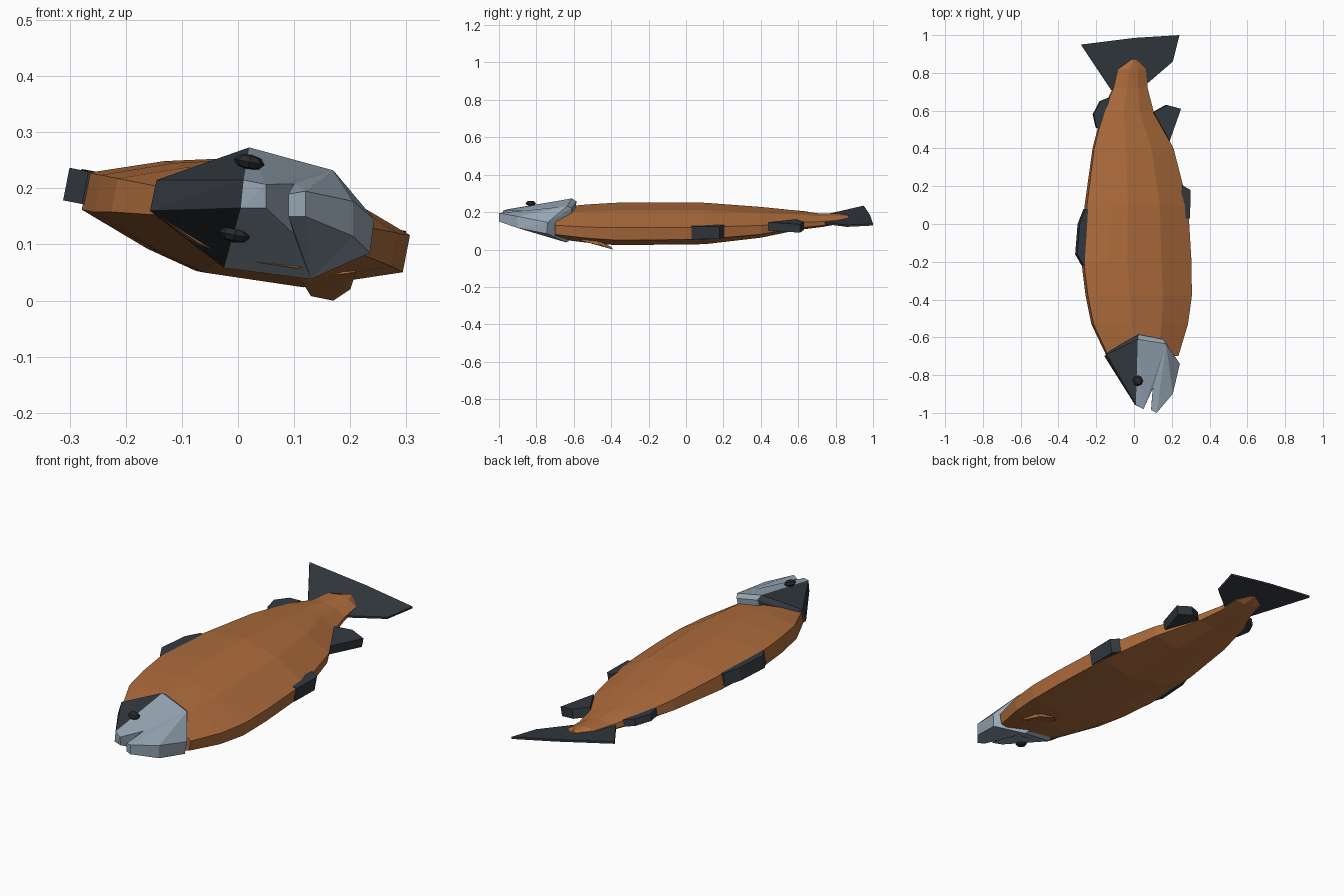
import bpy
import bmesh
from mathutils import Vector, Euler

default_cube = bpy.data.objects.get("Cube")
if default_cube:
    bpy.data.objects.remove(default_cube, do_unlink=True)

TILT = 0.195  # the fish lies on its side, back raised and belly lowered


def make_material(name, color):
    material = bpy.data.materials.new(name)
    material.use_nodes = True
    material.diffuse_color = (*color, 1)
    material.node_tree.nodes["Principled BSDF"].inputs["Base Color"].default_value = (*color, 1)
    return material


orange = make_material("copper orange", (0.42, 0.15, 0.045))
pale = make_material("pale blue grey", (0.32, 0.4, 0.48))
dark = make_material("dark slate", (0.034, 0.042, 0.052))
black = make_material("eye black", (0.02, 0.024, 0.028))


def finish(name, bm, material):
    bmesh.ops.recalc_face_normals(bm, faces=bm.faces)
    mesh = bpy.data.meshes.new(name)
    bm.to_mesh(mesh)
    bm.free()
    mesh.materials.append(material)
    part = bpy.data.objects.new(name, mesh)
    bpy.context.scene.collection.objects.link(part)
    return part


def hull(name, points, material):
    """Faceted solid wrapped around a few corner points."""
    bm = bmesh.new()
    verts = [bm.verts.new(p) for p in points]
    result = bmesh.ops.convex_hull(bm, input=verts)
    unused = {g for g in result["geom_interior"] + result["geom_unused"]
              if isinstance(g, bmesh.types.BMVert)}
    bmesh.ops.delete(bm, geom=list(unused), context="VERTS")
    return finish(name, bm, material)


def fin(name, outline, lift, half, rise=0.0):
    """Flat fin lying in the tilted plane of the fish."""
    points = []
    for x, y in outline:
        middle = lift - TILT * x + rise * (y - 0.7)
        for side in (-half, half):
            points.append((x + TILT * side, y, middle + side))
    return hull(name, points, dark)


# Body: cross-sections as (y, back x, belly x, half thickness, centre height)
STATIONS = [
    (-0.70, -0.14, 0.23, 0.075, 0.15),
    (-0.53, -0.22, 0.28, 0.09, 0.145),
    (-0.38, -0.25, 0.30, 0.1, 0.142),
    (-0.2, -0.272, 0.298, 0.1, 0.142),
    (0.1, -0.255, 0.28, 0.098, 0.142),
    (0.4, -0.215, 0.205, 0.072, 0.145),
    (0.6, -0.165, 0.1, 0.045, 0.15),
    (0.72, -0.11, 0.07, 0.032, 0.152),
    (0.82, -0.085, 0.062, 0.024, 0.162),
    (0.87, -0.015, 0.01, 0.015, 0.167),
]
# Position across the flank and share of the thickness there
PROFILE = [(0, 0.33), (0.22, 0.78), (0.38, 1), (0.7, 0.92), (1, 0.33)]
SECTION = PROFILE + [(f, -v) for f, v in reversed(PROFILE)]

bm = bmesh.new()
rings = []
for y, back, belly, thick, centre in STATIONS:
    ring = []
    for across, share in SECTION:
        x = back + (belly - back) * across
        offset = thick * share
        ring.append(bm.verts.new((x + TILT * offset, y, centre - TILT * x + offset)))
    rings.append(ring)
for first, second in zip(rings, rings[1:]):
    for i in range(len(first)):
        j = (i + 1) % len(first)
        bm.faces.new((first[i], first[j], second[j], second[i]))
bm.faces.new(rings[0])
bm.faces.new(rings[-1])
finish("body", bm, orange)

# Head: gill edge corners, shared by the three head pieces
gill = {
    "back_low": (-0.157, -0.7, 0.16), "back_high": (-0.145, -0.69, 0.215),
    "crown": (0.02, -0.61, 0.273), "cheek": (0.17, -0.635, 0.232),
    "belly_high": (0.243, -0.74, 0.145), "belly_low": (0.235, -0.745, 0.085),
    "under_cheek": (0.13, -0.64, 0.038), "under_crown": (-0.025, -0.65, 0.058),
}


def gill_edge(*names):
    """Gill corners plus a slightly smaller rim behind them."""
    points = []
    for key in names:
        corner = Vector(gill[key])
        centre = Vector((0.05, corner.y, 0.15))
        points += [corner, corner.lerp(centre, 0.13) + Vector((0, 0.025, 0))]
    return points


nose = [(0.01, -0.957, 0.215), (0.005, -0.957, 0.165)]
snout = [(0.05, -0.98, 0.207), (0.05, -0.975, 0.165)]
mouth = [(0.1, -0.87, 0.208), (0.1, -0.87, 0.118)]
jaw = [(0.205, -0.9, 0.177), (0.205, -0.9, 0.115), (0.12, -1, 0.195),
       (0.12, -1, 0.15), (0.09, -0.985, 0.19), (0.09, -0.985, 0.15)]

hull("head_back", gill_edge("back_low", "back_high", "crown", "under_crown") + nose, dark)
hull("upper_face",
     gill_edge("crown", "cheek", "under_cheek", "under_crown") + nose + snout + mouth, pale)
hull("lower_jaw",
     gill_edge("cheek", "belly_high", "belly_low", "under_cheek") + mouth + jaw, pale)

# Eyes: squat octagonal domes, one on each flank
for name, place in (("upper_eye", (0.02, -0.83, 0.247)), ("lower_eye", (-0.006, -0.83, 0.117))):
    bm = bmesh.new()
    bmesh.ops.create_uvsphere(bm, u_segments=8, v_segments=4, radius=0.028)
    bmesh.ops.scale(bm, vec=(1, 1, 0.5), verts=bm.verts)
    eye = finish(name, bm, black)
    eye.location = place
    eye.rotation_euler = Euler((0, TILT, 0))

# Fins along the back and belly, then the tail
fin("dorsal_fin", [(-0.24, -0.22), (-0.272, -0.22), (-0.306, -0.16),
                   (-0.293, 0), (-0.262, 0.08), (-0.23, 0.08)], 0.148, 0.029)
fin("small_back_fin", [(-0.17, 0.5), (-0.2, 0.51), (-0.216, 0.58),
                       (-0.18, 0.65), (-0.13, 0.67)], 0.152, 0.016)
fin("pelvic_fin", [(0.23, 0.03), (0.29, 0.03), (0.293, 0.18), (0.25, 0.205)], 0.147, 0.034)
fin("anal_fin", [(0.1, 0.59), (0.185, 0.44), (0.245, 0.61), (0.17, 0.63)], 0.16, 0.022)
fin("tail_fin", [(-0.28, 0.95), (0, 0.985), (0.24, 1), (0.205, 0.86),
                 (0.065, 0.74), (-0.12, 0.71)], 0.15, 0.005, rise=0.1)

# Side fin tucked beneath the body
hull("pectoral_fin", [(0.11, -0.5, 0.04), (0.12, -0.5, 0.06), (0.21, -0.57, 0.05),
                      (0.2, -0.5, 0.065), (0.13, -0.41, 0.008), (0.17, -0.39, 0),
                      (0.2, -0.45, 0.02), (0.16, -0.4, 0.015)], orange)
